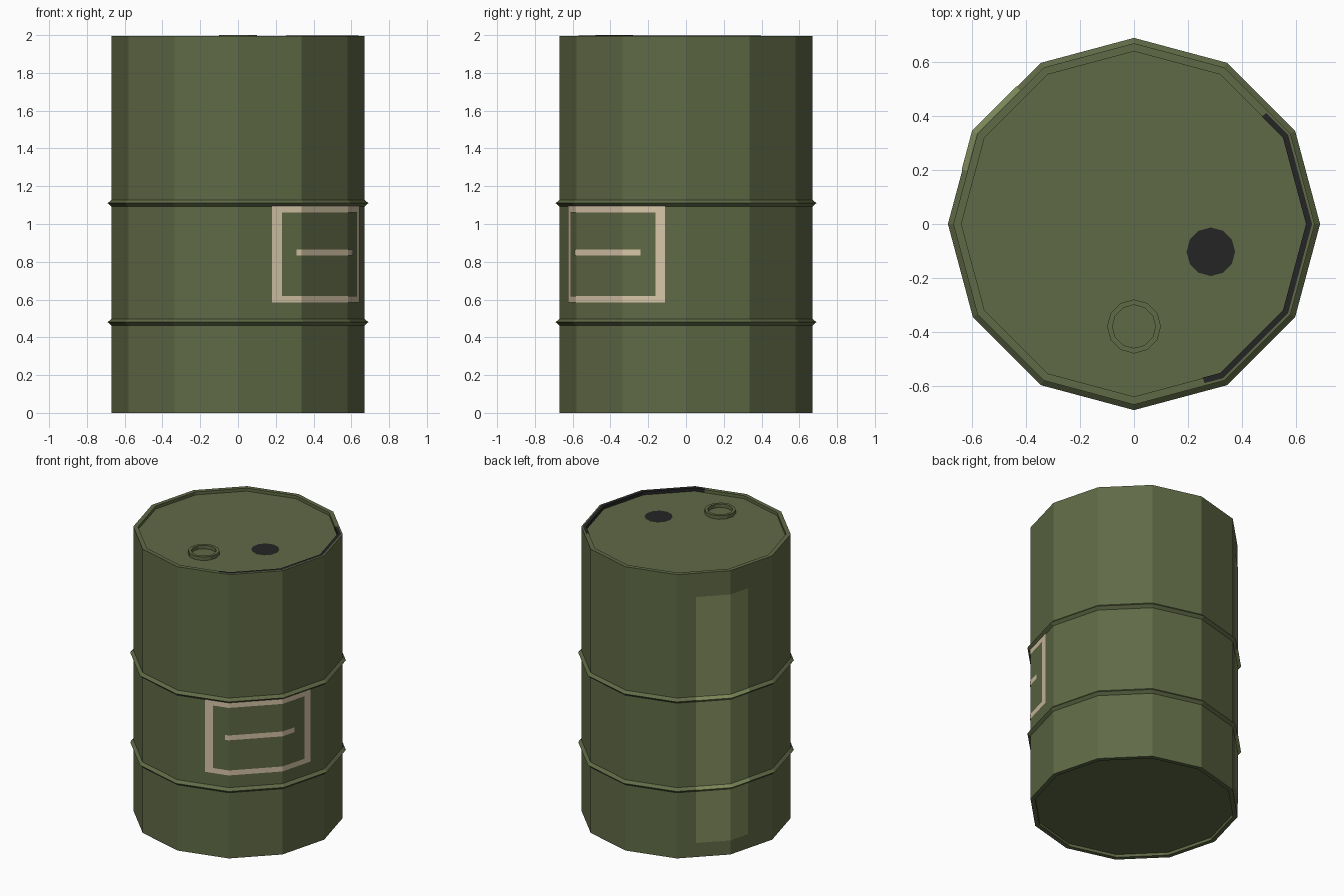
import bpy, bmesh, math

if "Cube" in bpy.data.objects:
    bpy.data.objects.remove(bpy.data.objects["Cube"])

N = 12
STEP = 360 / N


def material(name, rgb):
    m = bpy.data.materials.new(name)
    m.diffuse_color = (*rgb, 1)
    m.use_nodes = True
    m.node_tree.nodes["Principled BSDF"].inputs["Base Color"].default_value = m.diffuse_color
    return m


GREEN = material("olive_green", (0.117, 0.144, 0.061))
LIGHT = material("light_olive", (0.21, 0.255, 0.105))
CREAM = material("cream_paint", (0.68, 0.56, 0.39))
DARK = material("dark_grime", (0.018, 0.018, 0.018))


def facet_radius(r, deg):
    """Radius of the 12-sided outline at any angle."""
    half = STEP / 2
    return r * math.cos(math.radians(half)) / math.cos(math.radians(deg % STEP - half))


def lathe(name, profile, mat, a0=0, a1=360, centre=(0, 0)):
    """Sweep an (r, z) profile round the 12-sided outline from a0 to a1 degrees."""
    corners = [k * STEP for k in range(-N, 2 * N) if a0 < k * STEP < a1]
    angles = [a0] + corners + [a1]
    bm = bmesh.new()
    rings = []
    for a in angles:
        c, s = math.cos(math.radians(a)), math.sin(math.radians(a))
        rings.append([bm.verts.new((centre[0] + facet_radius(r, a) * c,
                                    centre[1] + facet_radius(r, a) * s, z))
                      for r, z in profile])
    for p, q in zip(rings, rings[1:]):
        for i in range(len(profile) - 1):
            bm.faces.new((p[i], q[i], q[i + 1], p[i + 1]))
    bmesh.ops.remove_doubles(bm, verts=bm.verts, dist=1e-5)
    me = bpy.data.meshes.new(name)
    bm.to_mesh(me)
    bm.free()
    me.materials.append(mat)
    ob = bpy.data.objects.new(name, me)
    bpy.context.collection.objects.link(ob)
    return ob


# Barrel side profile with two pointed hoops
R, TOP, LID = 0.67, 1.996, 1.975
hoops = []
for z in (0.48, 1.11):
    hoops += [(R, z - 0.018), (0.69, z), (R, z + 0.018)]

# Body with recessed base and lid
lathe("barrel_body",
      [(0, 0.02), (0.64, 0.02), (0.64, 0), (R, 0)] + hoops +
      [(R, TOP), (0.64, TOP), (0.64, LID), (0, LID)], GREEN)

# Filler ring on the lid
lathe("filler_ring", [(0.1, LID), (0.1, 2.0), (0.08, 2.0), (0.08, LID)],
      GREEN, centre=(0, -0.38))

# Faded stripe on the back left, following the hoops
E = 0.003
lathe("faded_stripe",
      [(r + E, z) for r, z in [(R, 0.1)] + hoops + [(R, 1.83)]],
      LIGHT, 130.5, 162.5)

# Painted square frame with a bar, on the front right
for name, a0, a1, z0, z1 in (
        ("frame_bottom", -74, -9.8, 0.585, 0.62),
        ("frame_top", -74, -9.8, 1.06, 1.096),
        ("frame_left", -74, -69, 0.62, 1.06),
        ("frame_right", -14.3, -9.8, 0.62, 1.06),
        ("label_bar", -62.2, -21.5, 0.832, 0.866)):
    lathe(name, [(R + E, z0), (R + E, z1)], CREAM, a0, a1)

# Dark grime on the rim and a stain on the lid
lathe("rim_grime", [(0.66, TOP + 0.002), (0.638, TOP + 0.002), (0.638, LID + 0.001)],
      DARK, -66, 40)
stain = lathe("lid_stain", [(0.09, LID + E), (0, LID + E)], DARK, centre=(0.285, -0.103))
